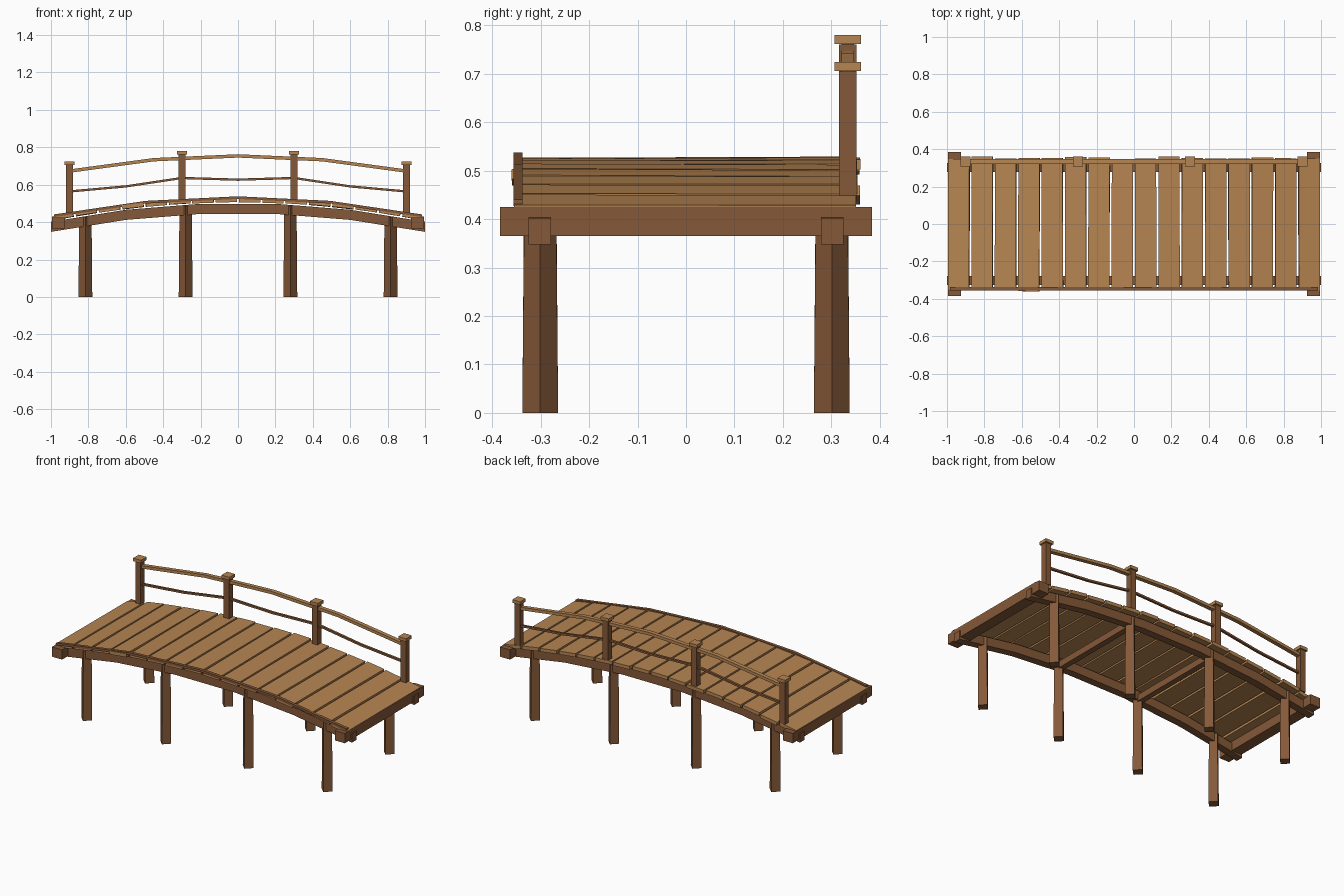
import bpy, bmesh, math, random
from mathutils import Matrix, Vector

random.seed(4)
if "Cube" in bpy.data.objects:
    bpy.data.objects.remove(bpy.data.objects["Cube"])


def material(name, rgb):
    m = bpy.data.materials.new(name)
    m.use_nodes = True
    m.diffuse_color = (*rgb, 1)
    m.node_tree.nodes["Principled BSDF"].inputs["Base Color"].default_value = (*rgb, 1)
    return m


LIGHT = material("light wood", (0.47, 0.235, 0.085))
DARK = material("dark wood", (0.235, 0.1, 0.04))


def finish(name, bm, mat):
    bmesh.ops.recalc_face_normals(bm, faces=bm.faces)
    mesh = bpy.data.meshes.new(name)
    bm.to_mesh(mesh)
    bm.free()
    mesh.materials.append(mat)
    ob = bpy.data.objects.new(name, mesh)
    bpy.context.collection.objects.link(ob)
    return ob


def box(name, center, size, mat, rot=None):
    bm = bmesh.new()
    bmesh.ops.create_cube(bm, size=1)
    m = Matrix.Translation(center) @ (rot or Matrix()) @ Matrix.Diagonal((*size, 1))
    bmesh.ops.transform(bm, matrix=m, verts=bm.verts)
    return finish(name, bm, mat)


def strip(name, path, y, width, height, mat):
    """Rectangular beam following (x, z) centre points."""
    bm = bmesh.new()
    corners = [(-1, -1), (1, -1), (1, 1), (-1, 1)]
    rings = [[bm.verts.new((x, y + a * width / 2, z + b * height / 2)) for a, b in corners]
             for x, z in path]
    for r, s in zip(rings, rings[1:]):
        for i in range(4):
            j = (i + 1) % 4
            bm.faces.new((r[i], r[j], s[j], s[i]))
    bm.faces.new(rings[0])
    bm.faces.new(rings[-1])
    return finish(name, bm, mat)


def arch(x, crown):
    return crown - 0.1 * x * x


def arch_path(half, segments, crown):
    xs = [-half + 2 * half * i / segments for i in range(segments + 1)]
    return [(x, arch(x, crown)) for x in xs]


# Side stringers and tapered square piles
for side, label in ((-1, "front"), (1, "back")):
    strip(f"{label}_stringer", arch_path(1.0, 5, 0.475), side * 0.302, 0.046, 0.054, DARK)
    for n, x in enumerate((-0.816, -0.28, 0.28, 0.816)):
        top = arch(x, 0.495)
        bm = bmesh.new()
        bmesh.ops.create_cone(bm, cap_ends=True, segments=4, radius1=0.037,
                              radius2=0.033, depth=top)
        if max(abs(v.co.x) for v in bm.verts) < 0.03:
            bmesh.ops.rotate(bm, verts=bm.verts, matrix=Matrix.Rotation(math.pi / 4, 3, "Z"))
        bmesh.ops.translate(bm, verts=bm.verts, vec=(x, side * 0.301, top / 2))
        finish(f"{label}_pile_{n + 1}", bm, DARK)

# Cross beams between the inner piles, and the end beams
for x, label in ((-1, "right"), (1, "left")):
    box(f"{label}_cross_beam", (x * 0.28, 0, 0.45), (0.035, 0.6, 0.04), DARK)
    box(f"{label}_end_beam", (x * 0.96, 0, 0.395), (0.068, 0.768, 0.06), DARK)

# Deck planks, slightly uneven
COUNT, PITCH = 16, 0.1248
for i in range(COUNT):
    x = (i - (COUNT - 1) / 2) * PITCH
    tilt = (Matrix.Rotation(math.atan(0.2 * x), 4, "Y")
            @ Matrix.Rotation(random.uniform(-0.005, 0.005), 4, "X")
            @ Matrix.Rotation(random.uniform(-0.004, 0.004), 4, "Z"))
    box(f"plank_{i + 1}", (x, random.uniform(-0.005, 0.005), arch(x, 0.517)),
        (0.114, random.uniform(0.695, 0.715), 0.021), LIGHT, tilt)

# Low curb along the front edge
strip("front_curb", arch_path(0.985, 4, 0.531), -0.347, 0.019, 0.014, DARK)

# Railing along the back edge
RAIL_Y = 0.334
POSTS = (-0.9, -0.3, 0.3, 0.9)
for n, x in enumerate(POSTS):
    low, high = arch(x, 0.519), arch(x, 0.78)
    cap_z = high + 0.016 if abs(x) > 0.5 else high
    box(f"post_{n + 1}", (x, RAIL_Y, (low + cap_z) / 2), (0.037, 0.037, cap_z - low - 0.02), DARK)
    box(f"post_cap_{n + 1}", (x, RAIL_Y, cap_z), (0.053, 0.054, 0.019), LIGHT)
strip("top_rail", arch_path(0.9, 4, 0.754), RAIL_Y, 0.025, 0.018, LIGHT)

# Thin sagging middle rail
middle = []
for a, b in zip(POSTS, POSTS[1:]):
    za, zb = arch(a, 0.645), arch(b, 0.645)
    middle += [(a, za), ((a + b) / 2, (za + zb) / 2 - 0.009)]
middle.append((POSTS[-1], arch(POSTS[-1], 0.645)))
strip("middle_rail", middle, RAIL_Y, 0.014, 0.012, DARK)
